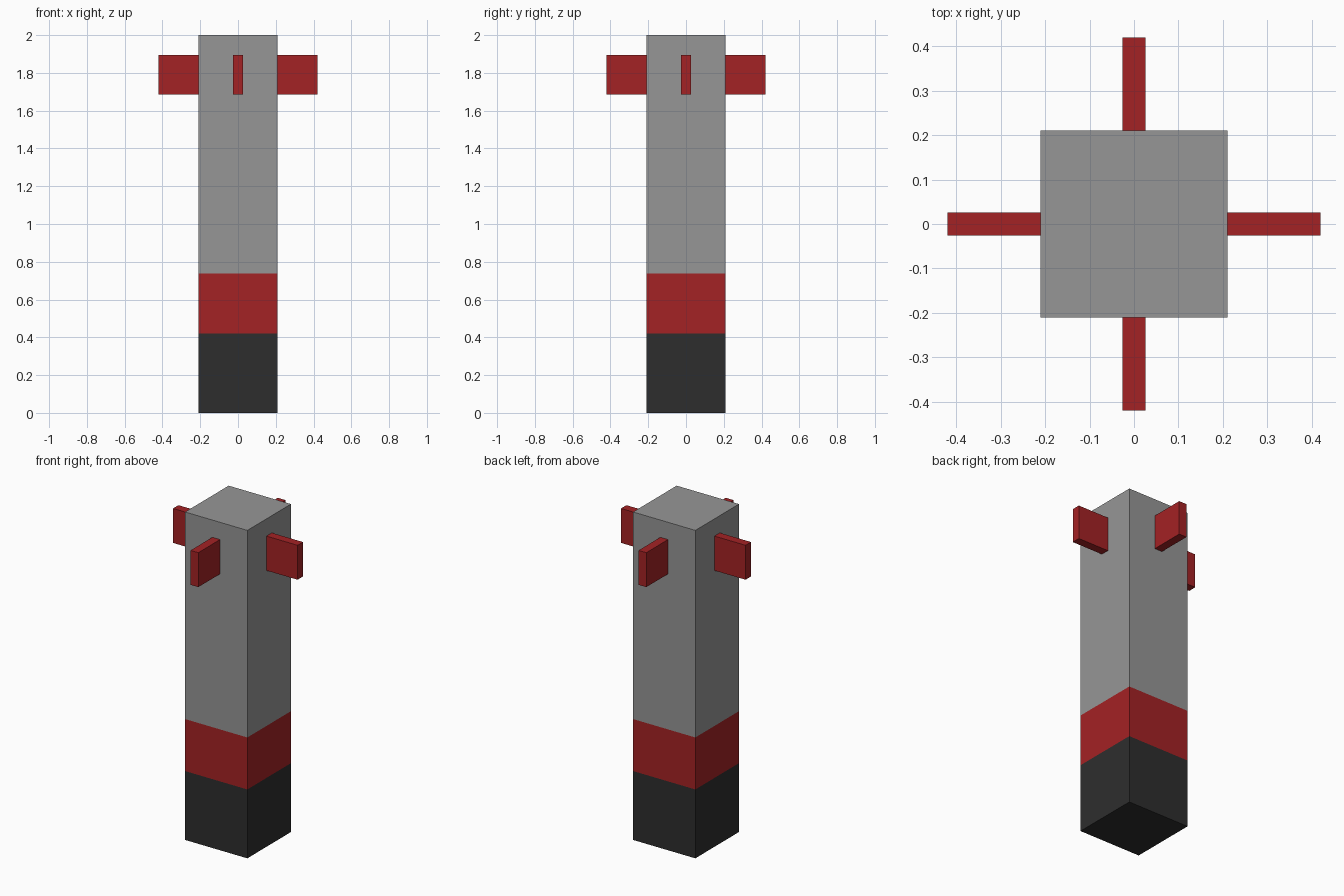
import bpy, bmesh, math
from mathutils import Matrix, Vector

cube = bpy.data.objects.get("Cube")
if cube:
    bpy.data.objects.remove(cube, do_unlink=True)

HALF = 0.21            # half width of the column
HEIGHT = 2.0
BANDS = (0.42, 0.737)  # heights where the colour changes


def make_material(name, colour):
    mat = bpy.data.materials.new(name)
    mat.use_nodes = True
    mat.diffuse_color = (*colour, 1)
    mat.node_tree.nodes["Principled BSDF"].inputs["Base Color"].default_value = (*colour, 1)
    return mat


grey = make_material("grey", (0.305, 0.305, 0.305))
red = make_material("red", (0.37, 0.016, 0.018))
black = make_material("dark_grey", (0.027, 0.027, 0.027))


def box_mesh(low, high):
    bm = bmesh.new()
    low, high = Vector(low), Vector(high)
    matrix = Matrix.Translation((low + high) / 2) @ Matrix.Diagonal((*(high - low), 1))
    bmesh.ops.create_cube(bm, size=1, matrix=matrix)
    return bm


def add_object(name, bm, materials):
    mesh = bpy.data.meshes.new(name)
    bm.to_mesh(mesh)
    bm.free()
    for mat in materials:
        mesh.materials.append(mat)
    obj = bpy.data.objects.new(name, mesh)
    bpy.context.collection.objects.link(obj)
    return obj


# Column, cut at the band heights and coloured by height
bm = box_mesh((-HALF, -HALF, 0), (HALF, HALF, HEIGHT))
for z in BANDS:
    bmesh.ops.bisect_plane(bm, geom=bm.verts[:] + bm.edges[:] + bm.faces[:],
                           plane_co=(0, 0, z), plane_no=(0, 0, 1))
for face in bm.faces:
    face.material_index = sum(face.calc_center_median().z > z for z in BANDS)
add_object("column", bm, (black, red, grey))

# Four fins around the top
for i, side in enumerate(("left", "back", "right", "front")):
    bm = box_mesh((HALF, -0.026, 1.685), (2 * HALF, 0.026, 1.895))
    bm.transform(Matrix.Rotation(i * math.pi / 2, 4, "Z"))
    add_object(side + "_fin", bm, (red,))
